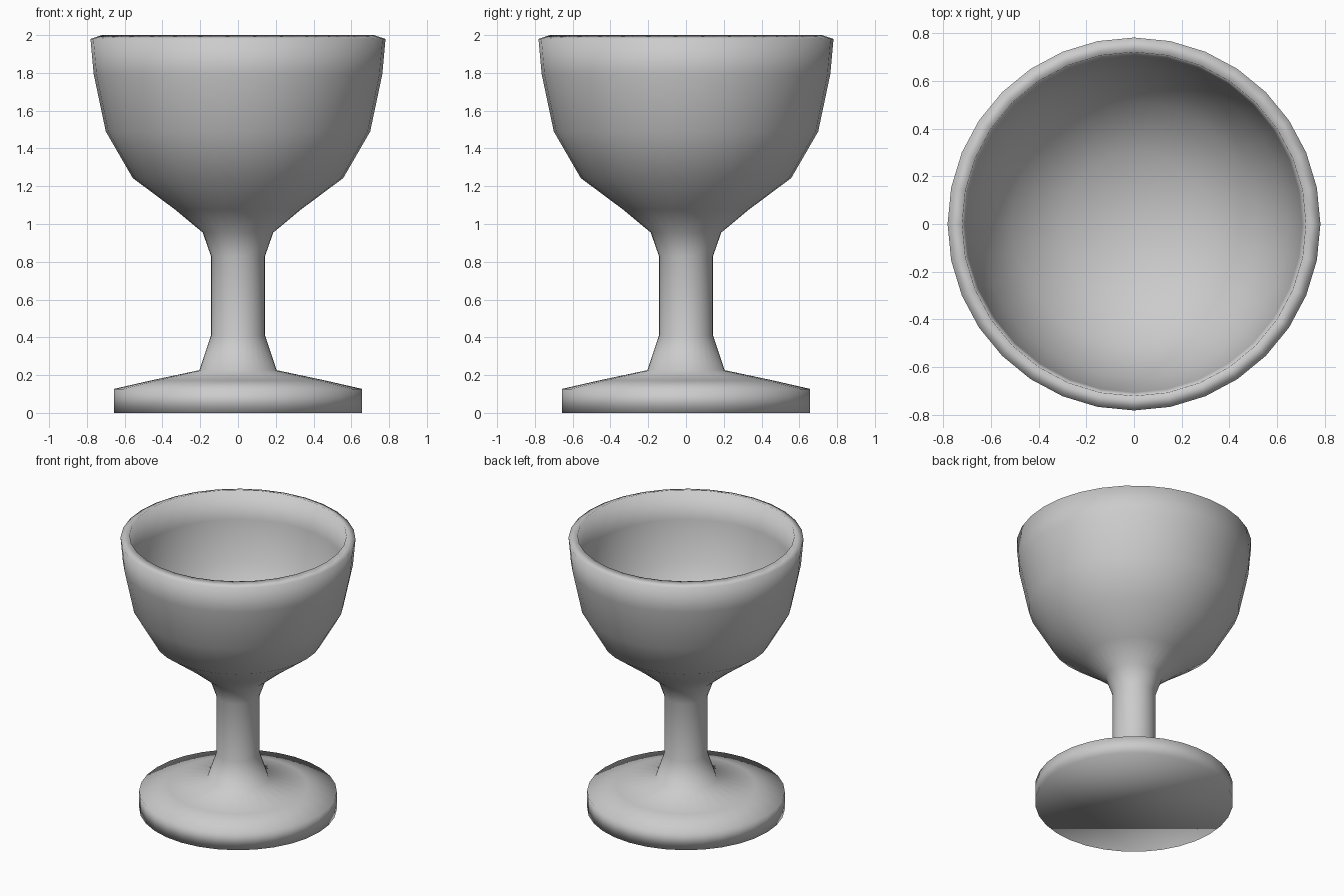
import bpy, bmesh, math

if "Cube" in bpy.data.objects:
    bpy.data.objects.remove(bpy.data.objects["Cube"])

SEGMENTS = 32

# Outer wall from foot to lip, then the inner bowl down to its centre (radius, height)
OUTER = [(0.657, 0.0), (0.657, 0.127), (0.46, 0.172), (0.205, 0.226), (0.143, 0.41),
         (0.143, 0.83), (0.187, 0.955), (0.334, 1.077), (0.557, 1.243), (0.70, 1.49),
         (0.764, 1.793), (0.781, 1.98)]
INNER = [(0.72, 2.0), (0.705, 1.79), (0.645, 1.51), (0.51, 1.29), (0.30, 1.15)]
BOWL_FLOOR = 1.09


def lathe(name, profile, floor_height, material):
    """Revolve a profile about z, with a flat base and a centre point in the bowl."""
    bm = bmesh.new()
    rings = []
    for r, z in profile:
        rings.append([bm.verts.new((r * math.cos(a), r * math.sin(a), z))
                      for a in (math.tau * i / SEGMENTS for i in range(SEGMENTS))])
    for low, high in zip(rings, rings[1:]):
        for i in range(SEGMENTS):
            j = (i + 1) % SEGMENTS
            bm.faces.new((low[i], low[j], high[j], high[i]))
    # Flat underside of the foot
    bm.faces.new(list(reversed(rings[0])))
    # Bottom of the bowl
    centre = bm.verts.new((0, 0, floor_height))
    for i in range(SEGMENTS):
        bm.faces.new((rings[-1][i], rings[-1][(i + 1) % SEGMENTS], centre))
    for face in bm.faces:
        face.smooth = True
    mesh = bpy.data.meshes.new(name)
    bm.to_mesh(mesh)
    bm.free()
    mesh.materials.append(material)
    obj = bpy.data.objects.new(name, mesh)
    bpy.context.collection.objects.link(obj)
    return obj


grey = bpy.data.materials.new("light_grey")
grey.diffuse_color = (0.6, 0.6, 0.6, 1)
grey.use_nodes = True
grey.node_tree.nodes["Principled BSDF"].inputs["Base Color"].default_value = grey.diffuse_color

lathe("goblet", OUTER + INNER, BOWL_FLOOR, grey)
